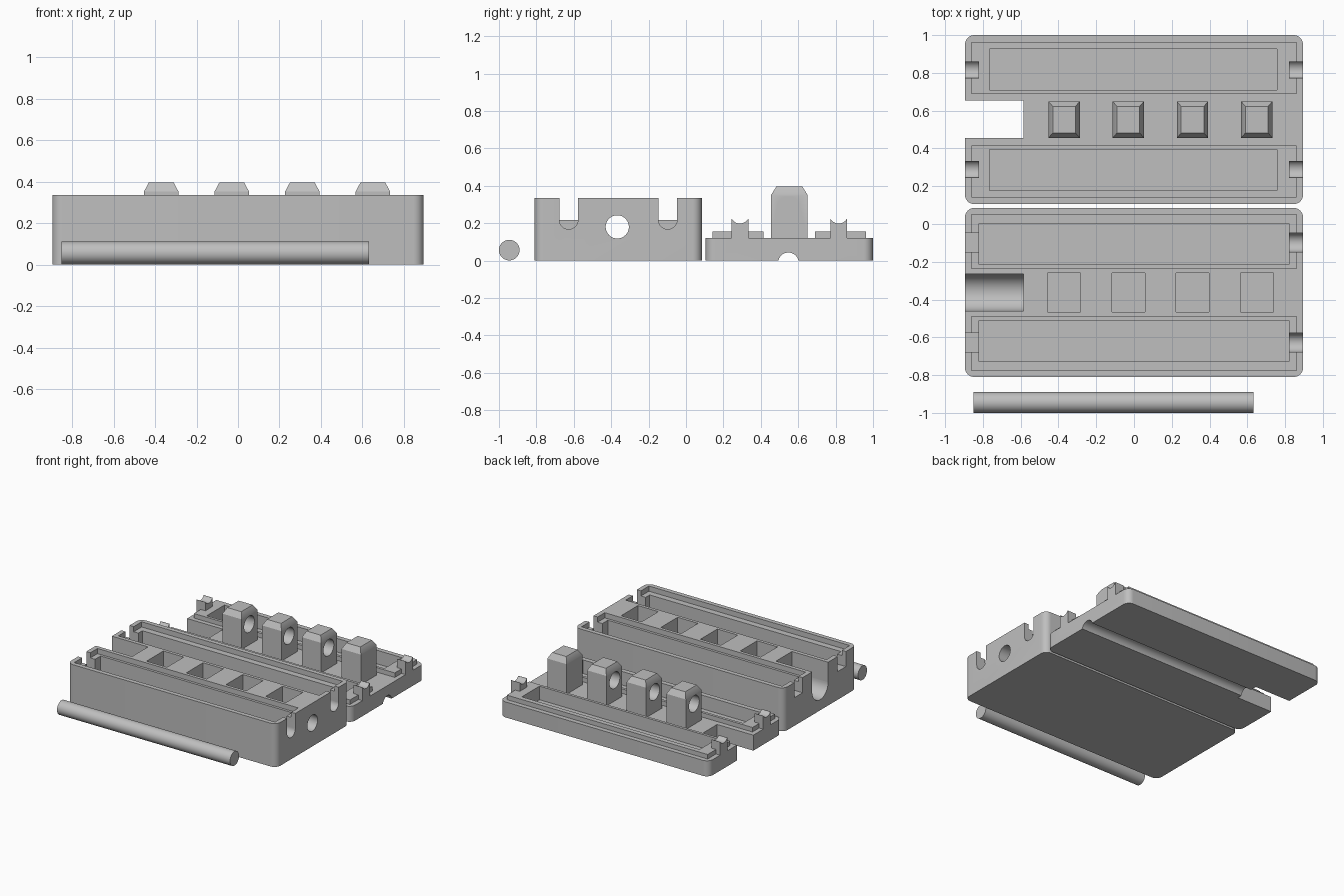
import bpy, bmesh, math
from mathutils import Matrix, Vector

cube = bpy.data.objects.get("Cube")
if cube:
    bpy.data.objects.remove(cube, do_unlink=True)

mat = bpy.data.materials.new("plain grey")
mat.use_nodes = True
GREY = (0.52, 0.52, 0.52, 1)
mat.diffuse_color = GREY
mat.node_tree.nodes["Principled BSDF"].inputs["Base Color"].default_value = GREY


def make(name, bm):
    bmesh.ops.recalc_face_normals(bm, faces=bm.faces)
    me = bpy.data.meshes.new(name)
    bm.to_mesh(me)
    bm.free()
    me.materials.append(mat)
    ob = bpy.data.objects.new(name, me)
    bpy.context.collection.objects.link(ob)
    return ob


def box(name, x, y, z, radius=0):
    """Box from (min, max) ranges, with optional rounded upright corners."""
    bm = bmesh.new()
    bmesh.ops.create_cube(bm, size=1)
    for v in bm.verts:
        v.co = Vector([r[0] if c < 0 else r[1] for c, r in zip(v.co, (x, y, z))])
    if radius:
        upright = [e for e in bm.edges if abs(e.verts[0].co.z - e.verts[1].co.z) > 1e-4]
        bmesh.ops.bevel(bm, geom=upright, offset=radius, segments=8, profile=0.5, affect='EDGES')
    return make(name, bm)


def rod(name, x, y, z, r):
    """Cylinder lying along x."""
    bm = bmesh.new()
    bmesh.ops.create_cone(bm, cap_ends=True, segments=48, radius1=r, radius2=r, depth=x[1] - x[0])
    bm.transform(Matrix.Translation(((x[0] + x[1]) / 2, y, z)) @ Matrix.Rotation(math.pi / 2, 4, 'Y'))
    return make(name, bm)


def combine(ob, other, op='DIFFERENCE'):
    mod = ob.modifiers.new("combine", 'BOOLEAN')
    mod.operation, mod.object, mod.solver = op, other, 'EXACT'
    bpy.context.view_layer.objects.active = ob
    bpy.ops.object.modifier_apply(modifier=mod.name)
    bpy.data.objects.remove(other, do_unlink=True)


def smooth(ob):
    bpy.ops.object.select_all(action='DESELECT')
    ob.select_set(True)
    bpy.context.view_layer.objects.active = ob
    bpy.ops.object.shade_smooth_by_angle(angle=math.radians(30))


W = 0.895                      # half length of both shells
PEGS = [-0.37 + 0.34 * i for i in range(4)]

# Base tray
base = box("base_tray", (-W, W), (-0.81, 0.085), (0, 0.335), 0.05)
mid = -0.3625
for s in (-1, 1):
    c = mid + s * 0.27
    # stepped pocket: shallow seat for the lid rim, deep trough inside it
    combine(base, box("seat_cut", (-0.86, 0.86), (c - 0.1425, c + 0.1425), (0.295, 0.5)))
    t = mid + s * 0.256
    combine(base, box("trough_cut", (-0.82, 0.82), (t - 0.1085, t + 0.1085), (0.05, 0.5)))
    # round-bottomed slots through the end walls
    u = mid + s * 0.265
    for x in ((-1, -0.8), (0.8, 1)):
        combine(base, box("slot_cut", x, (u - 0.05, u + 0.05), (0.218, 0.5)))
        combine(base, rod("slot_round_cut", x, u, 0.218, 0.05))
# square peg sockets along the spine
for x in PEGS:
    combine(base, box("socket_cut", (x - 0.0875, x + 0.0875), (mid - 0.103, mid + 0.103), (0.05, 0.5)))
# locking rod bore and round-bottomed handle notch
combine(base, rod("bore_cut", (-0.7, 1), -0.3675, 0.18, 0.062))
combine(base, box("notch_cut", (-1, -0.585), (mid - 0.0975, mid + 0.0975), (0.18, 0.5)))
combine(base, rod("notch_round_cut", (-1, -0.585), mid, 0.18, 0.0975))
smooth(base)

# Lid
lid = box("lid", (-W, W), (0.105, 1.0), (0, 0.12), 0.05)
mid = 0.5525
for s in (-1, 1):
    c = mid + s * 0.274
    # raised rim around each pocket
    combine(lid, box("rim", (-0.86, 0.86), (c - 0.137, c + 0.137), (0.08, 0.155)), 'UNION')
    t = mid + s * 0.266
    combine(lid, box("pocket_cut", (-0.765, 0.757), (t - 0.108, t + 0.108), (0.05, 0.5)))
    # saddle plugs that fill the end slots
    u = mid + s * 0.264
    for x in ((-W, -0.82), (0.82, W)):
        plug = box("plug", x, (u - 0.045, u + 0.045), (0.06, 0.222))
        combine(plug, rod("saddle_cut", (x[0] - 0.1, x[1] + 0.1), u, 0.248, 0.05))
        combine(lid, plug, 'UNION')
combine(lid, box("lid_notch_cut", (-1, -0.585), (0.455, 0.655), (-0.1, 0.5)))
combine(lid, rod("groove_cut", (-1, 1), 0.5475, -0.012, 0.055))
# pegs with chamfered tops, joined to the lid
for x in PEGS:
    bm = bmesh.new()
    for hx, hy, z in ((0.083, 0.097, 0.08), (0.083, 0.097, 0.352), (0.06, 0.07, 0.395)):
        ring = [bm.verts.new((x + a * hx, mid + b * hy, z)) for a, b in ((-1, -1), (1, -1), (1, 1), (-1, 1))]
        if z < 0.1:
            bm.faces.new(ring)
        else:
            for i in range(4):
                bm.faces.new((last[i - 1], last[i], ring[i], ring[i - 1]))
        last = ring
    bm.faces.new(last)
    peg = make("peg", bm)
    combine(peg, rod("peg_bore_cut", (x - 0.2, x + 0.2), 0.5475, 0.28, 0.063))
    combine(lid, peg, 'UNION')
smooth(lid)

# Hollow locking rod
tube = rod("locking_rod", (-0.85, 0.632), -0.945, 0.056, 0.055)
combine(tube, rod("tube_cut", (-1, 1), -0.945, 0.056, 0.029))
smooth(tube)
